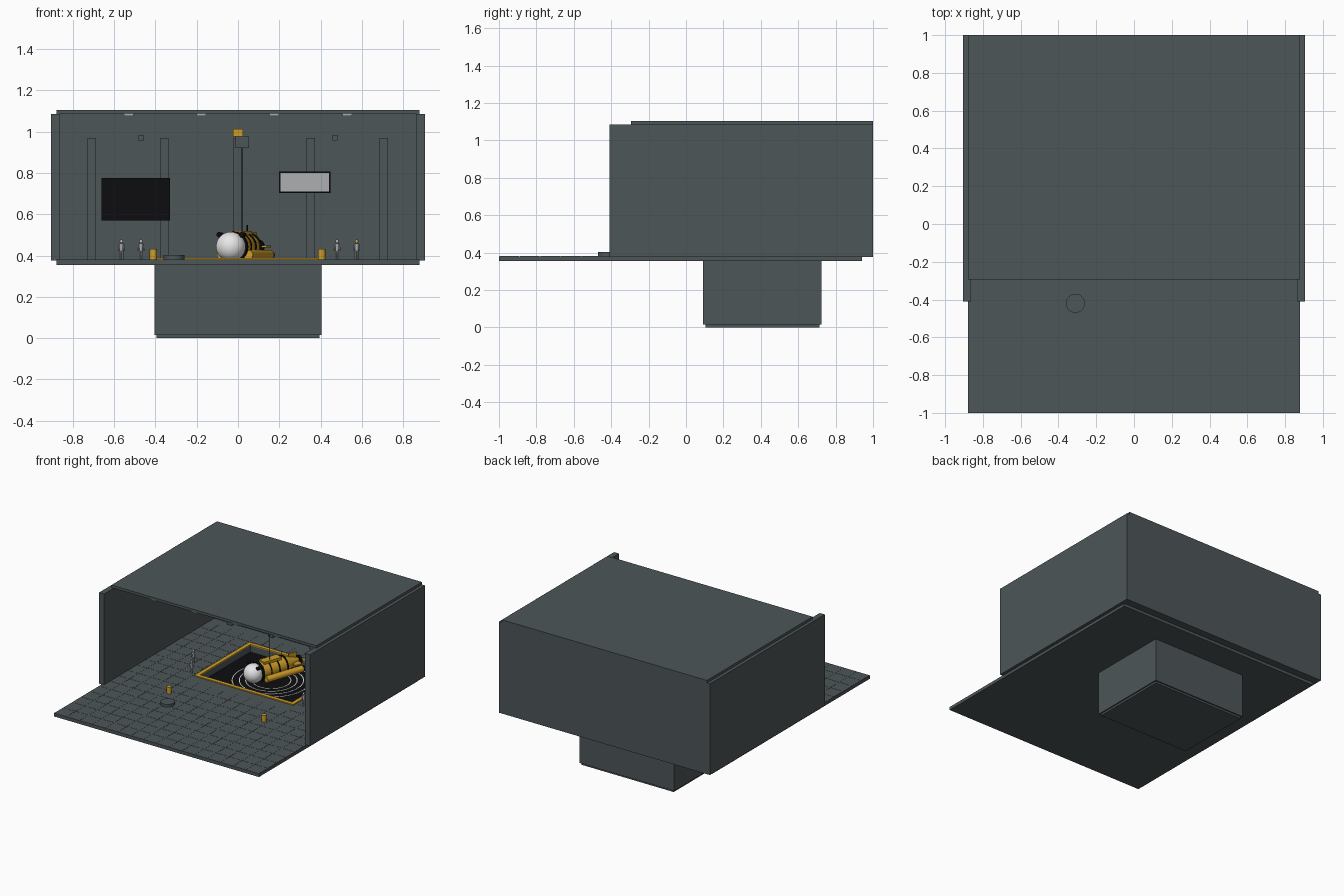
import bpy, bmesh, math
from mathutils import Matrix, Vector

if "Cube" in bpy.data.objects:
    bpy.data.objects.remove(bpy.data.objects["Cube"])


def material(name, rgb):
    m = bpy.data.materials.new(name)
    m.use_nodes = True
    m.diffuse_color = (*rgb, 1)
    m.node_tree.nodes["Principled BSDF"].inputs["Base Color"].default_value = (*rgb, 1)
    return m


SLATE = material("slate grey", (0.075, 0.092, 0.099))
BLACK = material("black", (0.004, 0.004, 0.005))
YELLOW = material("safety yellow", (0.62, 0.34, 0.02))
WHITE = material("white", (0.8, 0.8, 0.8))
PALE = material("pale grey", (0.42, 0.43, 0.44))


def finish(name, bm, mat, smooth=False, matrix=None):
    if matrix:
        bm.transform(matrix)
    bmesh.ops.recalc_face_normals(bm, faces=bm.faces)
    mesh = bpy.data.meshes.new(name)
    bm.to_mesh(mesh)
    bm.free()
    mesh.materials.append(mat)
    ob = bpy.data.objects.new(name, mesh)
    bpy.context.collection.objects.link(ob)
    if smooth:
        bpy.ops.object.select_all(action="DESELECT")
        ob.select_set(True)
        bpy.context.view_layer.objects.active = ob
        bpy.ops.object.shade_smooth_by_angle(angle=math.radians(40))
    return ob


def add_box(bm, x, y, z):
    size = [b - a for a, b in (x, y, z)]
    mid = [(a + b) / 2 for a, b in (x, y, z)]
    bmesh.ops.create_cube(bm, size=1, matrix=Matrix.Translation(mid) @ Matrix.Diagonal((*size, 1)))


def box(name, x, y, z, mat=SLATE, matrix=None):
    bm = bmesh.new()
    add_box(bm, x, y, z)
    return finish(name, bm, mat, matrix=matrix)


def rod(name, a, b, r1, r2, mat, segments=24, matrix=None):
    """Cylinder or cone running from point a to point b."""
    a, b = Vector(a), Vector(b)
    bm = bmesh.new()
    turn = (b - a).to_track_quat("Z", "Y").to_matrix().to_4x4()
    bmesh.ops.create_cone(bm, cap_ends=True, segments=segments, radius1=r1, radius2=r2,
                          depth=(b - a).length, matrix=Matrix.Translation((a + b) / 2) @ turn)
    return finish(name, bm, mat, True, matrix)


def ball(name, centre, r, mat, matrix=None, segments=32):
    bm = bmesh.new()
    bmesh.ops.create_uvsphere(bm, u_segments=segments, v_segments=segments // 2, radius=r,
                              matrix=Matrix.Translation(centre))
    return finish(name, bm, mat, True, matrix)


def prism_ring(name, outer, inner, z0, z1, mat):
    """Extruded band between two matching closed outlines."""
    bm = bmesh.new()
    loops = [[bm.verts.new((*p, z)) for p in pts]
             for pts, z in ((outer, z0), (outer, z1), (inner, z1), (inner, z0))]
    n = len(outer)
    for k in range(4):
        a, b = loops[k], loops[(k + 1) % 4]
        for i in range(n):
            j = (i + 1) % n
            bm.faces.new((a[i], a[j], b[j], b[i]))
    return finish(name, bm, mat)


def rect(x, y0, y1):
    return [(-x, y0), (x, y0), (x, y1), (-x, y1)]


def circle(r, centre, n=48):
    return [(centre[0] + r * math.cos(i * math.tau / n),
             centre[1] + r * math.sin(i * math.tau / n)) for i in range(n)]


# Building shell
FLOOR = 0.38
POOL = rect(0.395, 0.1, 0.715)
prism_ring("floor_slab", rect(0.88, -1, 0.94), POOL, 0.355, FLOOR, SLATE)
box("roof", (-0.88, 0.88), (-0.295, 1), (1.085, 1.105))
box("back_wall", (-0.88, 0.88), (0.94, 1), (0.377, 1.085))
for side, s in (("left", 1), ("right", -1)):
    box(side + "_wall", sorted((s * 0.862, s * 0.905)), (-0.41, 1), (0.377, 1.085))

# Thin floor tiles around the pool
bm = bmesh.new()
STEP, GAP = 0.11, 0.002
for i in range(16):
    for j in range(17):
        x, y = -0.88 + i * STEP, -1 + j * STEP
        over_pool = abs(x + STEP / 2) < 0.48 and 0.07 - STEP < y < 0.74
        if not over_pool:
            add_box(bm, (x + GAP, x + STEP - GAP), (y + GAP, y + STEP - GAP), (FLOOR, FLOOR + 0.001))
finish("floor_tiles", bm, SLATE)

# Sunken pool with border, water and ripples
prism_ring("pool_walls", rect(0.405, 0.09, 0.725), POOL, 0.015, 0.36, SLATE)
box("pool_base", (-0.395, 0.395), (0.105, 0.715), (0, 0.015))
prism_ring("pool_border", rect(0.425, 0.07, 0.745), POOL, FLOOR, 0.388, YELLOW)
WATER = 0.33
box("water", (-0.395, 0.395), (0.1, 0.715), (WATER - 0.008, WATER), BLACK)
for k, r in enumerate((0.14, 0.185, 0.23, 0.28)):
    prism_ring(f"ripple_{k + 1}", circle(r, (0, 0.41)), circle(r - 0.007, (0, 0.41)),
               WATER, WATER + 0.002, WHITE)

# Back wall pillars, screens and vents
for k in range(5):
    x = -0.71 + k * 0.354
    box(f"pillar_{k + 1}", (x - 0.02, x + 0.02), (0.91, 0.94), (FLOOR, 0.97))
box("wall_screen", (-0.66, -0.33), (0.89, 0.91), (0.57, 0.775), BLACK)
box("sign_frame", (0.198, 0.447), (0.89, 0.91), (0.703, 0.807), BLACK)
box("sign_panel", (0.205, 0.44), (0.884, 0.89), (0.71, 0.8), PALE)
for side, x in (("left", 0.47), ("right", -0.47)):
    box(side + "_wall_vent", (x - 0.013, x + 0.013), (0.925, 0.94), (0.957, 0.983))

# Ceiling lamps
for row, y in enumerate((-0.24, 0.2, 0.64)):
    for k in range(4):
        x = -0.53 + k * 0.353
        box(f"lamp_{row + 1}_{k + 1}", (x - 0.023, x + 0.023), (y - 0.05, y + 0.05),
            (1.077, 1.085), PALE)

# Overhead hoist
box("hoist_beam", (-0.025, 0.025), (0.1, 0.94), (0.978, 1.012), YELLOW)
box("hoist_trolley", (-0.012, 0.054), (0.32, 0.4), (0.922, 0.978))
rod("hoist_cable", (0.02, 0.36, 0.5), (0.02, 0.36, 0.925), 0.003, 0.003, BLACK, 8)

# Submersible, built along its own y axis and turned into place
SUB = Matrix.Translation((-0.035, 0.24, 0.443)) @ Matrix.Rotation(-0.34, 4, "Z")
ball("sub_cabin", (0, 0, 0), 0.072, WHITE, SUB)
rod("sub_cabin_collar", (0, 0.03, 0), (0, 0.05, 0), 0.073, 0.073, BLACK, matrix=SUB)
rod("sub_hull", (0, 0.05, 0), (0, 0.26, 0), 0.066, 0.06, YELLOW, matrix=SUB)
rod("sub_tail", (0, 0.26, 0), (0, 0.38, 0), 0.06, 0.022, YELLOW, matrix=SUB)
rod("sub_propeller", (0, 0.38, 0), (0, 0.4, 0), 0.034, 0.034, BLACK, matrix=SUB)
for k in range(3):
    y = 0.11 + k * 0.07
    rod(f"sub_band_{k + 1}", (0, y, 0), (0, y + 0.008, 0), 0.068, 0.068, BLACK, matrix=SUB)
box("sub_deck", (-0.03, 0.03), (0.07, 0.22), (0.055, 0.076), YELLOW, SUB)
box("sub_top_fin", (-0.005, 0.005), (0.3, 0.37), (0, 0.07), YELLOW, SUB)
box("sub_side_fins", (-0.075, 0.075), (0.31, 0.37), (-0.005, 0.005), YELLOW, SUB)
rod("sub_mast", (0, 0.24, 0.05), (0, 0.24, 0.105), 0.003, 0.003, BLACK, 8, SUB)
for side, s in (("left", 1), ("right", -1)):
    x = s * 0.068
    rod(side + "_pontoon", (x, 0.06, -0.04), (x, 0.37, -0.04), 0.024, 0.024, YELLOW, 16, SUB)
    rod(side + "_thruster", (x, 0.37, -0.04), (x, 0.4, -0.04), 0.021, 0.017, BLACK, 16, SUB)
    rod(side + "_headlight", (x * 0.85, -0.01, 0.058), (x * 0.85, 0.04, 0.058),
        0.013, 0.01, BLACK, 12, SUB)

# Crew figures
for k, (x, y, hat) in enumerate(((-0.565, 0.26, PALE), (-0.47, 0.1, PALE),
                                 (0.48, 0.12, PALE), (0.575, 0.26, YELLOW))):
    at = Matrix.Translation((x, y, FLOOR))
    name = f"crew_{k + 1}"
    for side, s in (("left", 1), ("right", -1)):
        rod(f"{name}_{side}_leg", (s * 0.006, 0, 0), (s * 0.005, 0, 0.045), 0.004, 0.005, PALE, 8, at)
        rod(f"{name}_{side}_arm", (s * 0.014, 0, 0.042), (s * 0.01, 0, 0.075), 0.003, 0.004, PALE, 8, at)
    rod(name + "_torso", (0, 0, 0.043), (0, 0, 0.078), 0.008, 0.01, PALE, 10, at)
    ball(name + "_head", (0, 0, 0.087), 0.008, PALE, at, 12)
    rod(name + "_helmet", (0, 0, 0.089), (0, 0, 0.098), 0.009, 0.005, hat, 12, at)

# Bollards and floor hatch on the apron
for side, x in (("left", 0.405), ("right", -0.41)):
    rod(side + "_bollard", (x, -0.26, FLOOR), (x, -0.26, 0.432), 0.018, 0.018, YELLOW, 16)
rod("round_hatch", (-0.31, -0.42, FLOOR), (-0.31, -0.42, 0.402), 0.05, 0.05, SLATE, 32)
